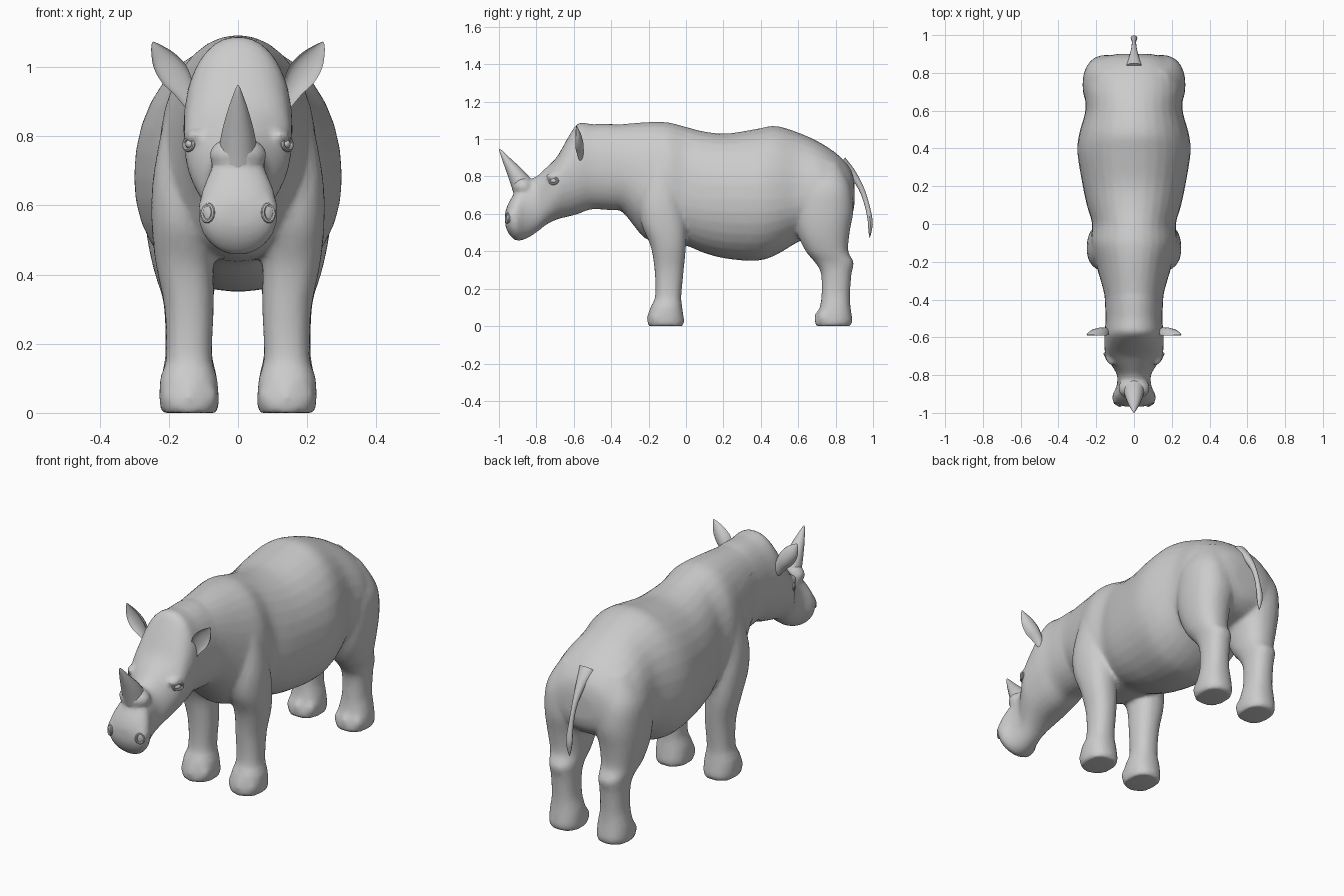
import bpy, bmesh
from math import sin, cos, pi, copysign
from mathutils import Vector, Matrix

cube = bpy.data.objects.get("Cube")
if cube:
    bpy.data.objects.remove(cube, do_unlink=True)

grey = bpy.data.materials.new("hide_grey")
grey.use_nodes = True
grey.diffuse_color = (0.6, 0.6, 0.6, 1)
grey.node_tree.nodes["Principled BSDF"].inputs["Base Color"].default_value = grey.diffuse_color


def refine(rows, steps=4):
    """Smoothly interpolate rows of numbers so that few sections give a flowing form."""
    result = []
    for i in range(len(rows) - 1):
        before, start, end = rows[max(i - 1, 0)], rows[i], rows[i + 1]
        after = rows[min(i + 2, len(rows) - 1)]
        for s in range(steps):
            t = s / steps
            result.append([b + t * ((c - a) + t * (2 * a - 5 * b + 4 * c - d + t * (3 * (b - c) + d - a))) / 2
                           for a, b, c, d in zip(before, start, end, after)])
    return result + [list(rows[-1])]


def power(value, exponent):
    return copysign(abs(value) ** exponent, value)


def loft(bm, rings):
    """Skin a closed tube over rings of points and cap both ends."""
    loops = [[bm.verts.new(p) for p in ring] for ring in rings]
    for low, high in zip(loops, loops[1:]):
        for i in range(len(low)):
            j = (i + 1) % len(low)
            bm.faces.new((low[i], low[j], high[j], high[i]))
    bm.faces.new(loops[0])
    bm.faces.new(loops[-1])


def trunk(bm, rows, sides=32, square=0.95):
    """Sections across the length: y, bottom, widest height, top, half width."""
    rings = []
    for y, bottom, middle, top, width in refine(rows):
        ring = []
        for i in range(sides):
            c, s = cos(2 * pi * i / sides), sin(2 * pi * i / sides)
            height = top - middle if s > 0 else middle - bottom
            ring.append((width * power(c, square), y, middle + height * power(s, square)))
        rings.append(ring)
    loft(bm, rings)


def limb(bm, rows, side, sides=24, square=0.88):
    """Sections up a leg: z, front, back, inner, outer."""
    rings = []
    for z, front, back, inner, outer in refine(rows):
        ring = []
        for i in range(sides):
            c, s = cos(2 * pi * i / sides), sin(2 * pi * i / sides)
            x = (inner + outer + (outer - inner) * power(c, square)) / 2
            ring.append((side * x, (front + back + (back - front) * power(s, square)) / 2, z))
        rings.append(ring)
    loft(bm, rings)


def blob(bm, centre, size):
    matrix = Matrix.Translation(centre) @ Matrix.Diagonal((*size, 1))
    bmesh.ops.create_uvsphere(bm, u_segments=16, v_segments=10, radius=1, matrix=matrix)


def horn_rings(rows, sides=16):
    """Sections along a curved path in the middle plane: y, z, half width, half depth."""
    rows = refine(rows)
    rings = []
    for i, (y, z, width, depth) in enumerate(rows):
        a, b = rows[max(i - 1, 0)], rows[min(i + 1, len(rows) - 1)]
        along = Vector((0, b[0] - a[0], b[1] - a[1])).normalized()
        across = along.cross(Vector((1, 0, 0)))
        rings.append([Vector((0, y, z)) + Vector((width * cos(2 * pi * k / sides), 0, 0))
                      + across * depth * sin(2 * pi * k / sides) for k in range(sides)])
    return rings


def finish(name, bm, angle=0.6):
    bmesh.ops.recalc_face_normals(bm, faces=bm.faces)
    mesh = bpy.data.meshes.new(name)
    bm.to_mesh(mesh)
    bm.free()
    mesh.materials.append(grey)
    obj = bpy.data.objects.new(name, mesh)
    bpy.context.collection.objects.link(obj)
    bpy.ops.object.select_all(action='DESELECT')
    obj.select_set(True)
    bpy.context.view_layer.objects.active = obj
    bpy.ops.object.shade_smooth_by_angle(angle=angle)
    return obj


# Torso, neck and head
torso = [(-.44, .645, .85, 1.07, .145), (-.34, .61, .82, 1.08, .165), (-.22, .47, .75, 1.09, .20),
         (-.1, .44, .74, 1.09, .228), (0, .43, .70, 1.065, .222), (.1, .39, .68, 1.04, .25),
         (.22, .36, .68, 1.03, .275), (.38, .35, .68, 1.055, .30), (.48, .38, .68, 1.07, .29),
         (.6, .45, .69, 1.035, .258), (.72, .5, .69, .98, .262), (.82, .53, .68, .91, .235),
         (.88, .58, .68, .84, .17), (.9, .64, .69, .77, .09)]
head = [(-.967, .54, .57, .61, .05), (-.948, .495, .57, .66, .098), (-.91, .458, .575, .72, .115),
        (-.86, .465, .61, .775, .093), (-.8, .5, .66, .80, .09), (-.75, .54, .70, .845, .118),
        (-.69, .57, .77, .905, .152), (-.63, .585, .81, 1.01, .157), (-.575, .60, .83, 1.085, .157),
        (-.5, .625, .84, 1.08, .15), (-.36, .62, .82, 1.075, .155), (-.3, .66, .82, 1.0, .13)]
front_leg = [(0, -.2, -.015, .06, .22), (.03, -.207, -.01, .055, .227), (.1, -.19, -.02, .06, .225),
             (.16, -.165, -.025, .075, .208), (.3, -.168, -.012, .07, .212), (.43, -.19, 0, .07, .238),
             (.55, -.24, 0, .055, .25), (.68, -.25, -.02, .03, .246), (.85, -.22, -.03, .02, .215)]
hind_leg = [(0, .695, .88, .06, .22), (.03, .69, .89, .055, .227), (.1, .715, .88, .06, .222),
            (.17, .725, .877, .075, .21), (.28, .722, .885, .075, .212), (.34, .69, .897, .07, .22),
            (.4, .64, .868, .06, .24), (.5, .595, .875, .045, .262), (.62, .578, .895, .02, .272),
            (.75, .6, .88, .02, .262), (.88, .64, .82, .03, .19)]
bm = bmesh.new()
trunk(bm, torso)
trunk(bm, head)
for side in (-1, 1):
    limb(bm, front_leg, side)
    limb(bm, hind_leg, side)
    # Toes, brows and nostril swellings
    for foot in (-.17, .725):
        for toe in (-.05, 0, .05):
            blob(bm, (side * (.14 + toe), foot + abs(toe) * .4, .045), (.032, .04, .045))
    blob(bm, (side * .118, -.7, .8), (.034, .05, .022))
    blob(bm, (side * .08, -.925, .585), (.036, .035, .045))
# Horn seat
blob(bm, (0, -.87, .745), (.085, .06, .055))
body = finish("body", bm, 3.0)
remesh = body.modifiers.new("fuse", 'REMESH')
remesh.mode, remesh.voxel_size, remesh.use_smooth_shade = 'VOXEL', .011, True
soften = body.modifiers.new("soften", 'SMOOTH')
soften.factor, soften.iterations = .5, 6
reduce = body.modifiers.new("reduce", 'DECIMATE')
reduce.ratio = .25

# Horn
bm = bmesh.new()
loft(bm, horn_rings([(-.855, .72, .068, .07), (-.885, .77, .055, .055), (-.915, .82, .045, .042),
                     (-.955, .88, .028, .024), (-.99, .935, .008, .008), (-.997, .947, .001, .001)]))
finish("horn", bm)

# Tail with a tufted tip
bm = bmesh.new()
loft(bm, horn_rings([(.83, .88, .045, .03), (.885, .82, .026, .022), (.935, .74, .014, .015),
                     (.967, .65, .012, .013), (.985, .56, .018, .013), (.984, .51, .012, .009),
                     (.982, .472, .001, .001)], 12))
finish("tail", bm)

# Ears, eyes with lids, nostril rims
for side, label in ((1, "left"), (-1, "right")):
    bm = bmesh.new()
    rings = []
    for x, y, z, width, cup in refine([(.135, -.56, .9, .025, .02), (.158, -.565, .94, .033, .035),
                                       (.185, -.57, .98, .043, .042), (.215, -.575, 1.02, .036, .03),
                                       (.238, -.582, 1.055, .016, .012), (.247, -.585, 1.072, .002, .002)]):
        ring = []
        for i in range(16):
            c, s = cos(pi * i / 8), sin(pi * i / 8)
            depth = cup * s if s > 0 else -cup * .55 * s
            ring.append((side * (x + .8 * width * c), y + depth - cup * .5, z - .6 * width * c))
        rings.append(ring)
    loft(bm, rings)
    finish(label + "_ear", bm)

    bm = bmesh.new()
    blob(bm, (side * .136, -.706, .777), (.016, .019, .014))
    finish(label + "_eye", bm)

    for part, place, turn, size in (("eyelid", (.142, -.708, .777), (.85, -.5, .1), (.026, .017)),
                                    ("nostril_rim", (.088, -.953, .578), (.5, -.85, .1), (.018, .024))):
        facing = Vector((side * turn[0], turn[1], turn[2])).to_track_quat('Z', 'Y').to_matrix().to_4x4()
        bm = bmesh.new()
        rings = []
        for i in range(21):
            a = 2 * pi * i / 20
            rings.append([Matrix.Translation((side * place[0], place[1], place[2])) @ facing @ Vector((
                (size[0] + .006 * cos(b)) * cos(a), (size[1] + .006 * cos(b)) * sin(a), .006 * sin(b)))
                for b in (2 * pi * k / 8 for k in range(8))])
        loft(bm, rings)
        finish(label + "_" + part, bm)
